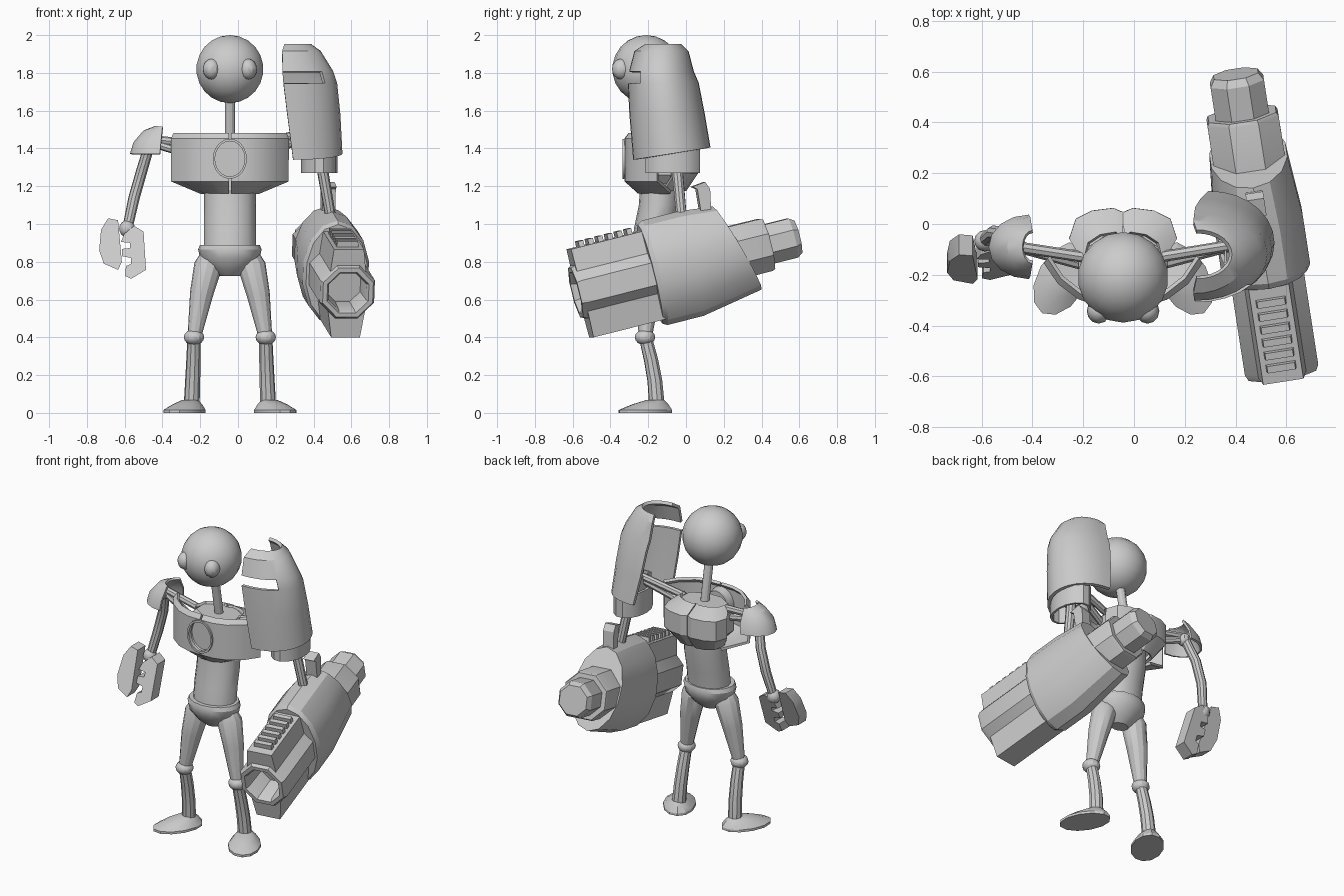
import bpy, bmesh
from math import sin, cos, pi, radians
from mathutils import Vector, Matrix

if "Cube" in bpy.data.objects:
    bpy.data.objects.remove(bpy.data.objects["Cube"])

CX = -0.043  # body symmetry plane


def finish(name, bm, mirror=False, thick=0.0, mat=None):
    if mat is not None:
        bm.transform(mat)
    bmesh.ops.recalc_face_normals(bm, faces=bm.faces)
    me = bpy.data.meshes.new(name)
    bm.to_mesh(me)
    bm.free()
    ob = bpy.data.objects.new(name, me)
    bpy.context.collection.objects.link(ob)
    if thick:
        m = ob.modifiers.new("thickness", 'SOLIDIFY')
        m.thickness, m.offset = thick, 0
    if mirror:  # mirrored parts use coordinates relative to the body plane
        ob.location.x = CX
        ob.modifiers.new("mirror", 'MIRROR')
    return ob


def loft(name, rings, closed=True, caps=True, skip=None, **kw):
    bm = bmesh.new()
    vs = [[bm.verts.new(p) for p in r] for r in rings]
    n = len(rings[0])
    for i in range(len(vs) - 1):
        for j in range(n if closed else n - 1):
            if skip and skip(i, j):
                continue
            k = (j + 1) % n
            bm.faces.new((vs[i][j], vs[i][k], vs[i + 1][k], vs[i + 1][j]))
    if closed and caps:
        bm.faces.new(vs[0])
        bm.faces.new(vs[-1])
    return finish(name, bm, **kw)


def ellipse(c, rx, ry, n=16, axis='z', off=0.0):
    pts = []
    for i in range(n):
        a = 2 * pi * (i + off) / n
        u, v = rx * cos(a), ry * sin(a)
        pts.append(Vector(c) + Vector((u, v, 0) if axis == 'z' else (u, 0, v)))
    return pts


def rod(name, pts, radii, n=10, **kw):
    pts = [Vector(p) for p in pts]
    rings = []
    for i, p in enumerate(pts):
        d = (pts[min(i + 1, len(pts) - 1)] - pts[max(i - 1, 0)]).normalized()
        a = d.cross(Vector((0.1, 1, 0))).normalized()
        b = d.cross(a)
        rings.append([p + radii[i] * (cos(2 * pi * k / n) * a + sin(2 * pi * k / n) * b) for k in range(n)])
    return loft(name, rings, **kw)


def ball(name, c, r, seg=16, **kw):
    bm = bmesh.new()
    bmesh.ops.create_uvsphere(bm, u_segments=seg, v_segments=seg // 2 + 2, radius=1)
    bm.transform(Matrix.Translation(c) @ Matrix.Diagonal((*r, 1)))
    return finish(name, bm, **kw)


# Head, eyes, neck
ball("head", (CX, -0.21, 1.82), (0.18, 0.18, 0.18), 18)
ball("eyes", (0.096, -0.342, 1.82), (0.047, 0.05, 0.055), 12, mirror=True)
rod("neck", [(CX, -0.13, 1.40), (CX, -0.15, 1.52), (CX, -0.18, 1.68)], [0.027] * 3, 12)

# Torso, chest core and pelvis
loft("torso", [ellipse((CX, y, z), r, r * 0.8) for z, y, r in
               [(0.86, -0.18, .137), (0.98, -0.165, .137), (1.1, -0.14, .137), (1.25, -0.13, .137)]])
loft("chest_core", [ellipse((CX, -0.13, z), rx, ry, 8, off=.5) for z, rx, ry in
                    [(1.2, .13, .1), (1.26, .19, .13), (1.39, .19, .13), (1.43, .15, .1)]])
loft("pelvis", [ellipse((CX, -0.185, z), r, r * 0.8) for z, r in
                [(0.89, .135), (0.89, .158), (0.865, .168), (0.82, .158), (0.76, .105), (0.725, .055)]])

# Chest plates, front with a round port and back
front = [(.005, -.318), (.09, -.315), (.17, -.29), (.25, -.23), (.305, -.15)]
rows = [(1.475, .96, .02), (1.45, 1, 0), (1.23, 1, 0), (1.168, .5, .07)]
plate = loft("front_chest_plate", [[(u * s if u > .01 else u, y + dy, z) for u, y in front] for z, s, dy in rows],
             closed=False, mirror=True, thick=.018)
cutter = loft("port_cutter", [ellipse((CX, y, 1.345), .08, .096, 20, 'y') for y in (-.45, -.22)])
cutter.hide_render = True
b = plate.modifiers.new("port", 'BOOLEAN')
b.operation, b.object, b.solver = 'DIFFERENCE', cutter, 'EXACT'
rim = [(.079, -.32), (.079, -.335), (.09, -.335), (.09, -.31), (.079, -.25)]
loft("port_rim", [ellipse((CX, y, 1.345), r, r * 1.18, 20, 'y') for r, y in rim], caps=False)
loft("port_lens", [ellipse((CX, y, 1.345), .082, .097, 20, 'y') for y in (-.295, -.25)])
back = [(.005, .04), (.04, .055), (.12, .045), (.18, .015), (.205, -.06)]
rows = [(1.435, .75, -.09), (1.39, 1, 0), (1.27, 1, 0), (1.18, .7, -.06)]
loft("back_chest_plate", [[(u * s if u > .01 else u, y + dy, z) for u, y in back] for z, s, dy in rows],
     closed=False, mirror=True, thick=.018)

# Legs
rod("thighs", [(-.105, -.19, .83), (-.115, -.19, .78), (-.15, -.20, .63), (-.187, -.215, .41)],
    [.055, .075, .062, .037], 12, mirror=True)
ball("knees", (-.19, -.217, .40), (.054, .054, .042), 12, mirror=True)
rod("shins", [(-.19, -.215, .40), (-.193, -.185, .28), (-.197, -.165, .17), (-.202, -.155, .05)],
    [.035, .038, .04, .042], 10, mirror=True)
toe = Matrix.Translation((-.24, -.215, 0)) @ Matrix.Rotation(radians(-30), 4, 'Z')
loft("feet", [ellipse((0, y, z), rx, ry, 12) for z, y, rx, ry in
              [(0, 0, .097, .157), (.015, 0, .097, .157), (.045, .03, .07, .105), (.068, .06, .04, .05)]],
     mirror=True, mat=toe)

# Shoulder struts
for i, (y, z0, z1) in enumerate([(-.10, 1.45, 1.42), (-.13, 1.43, 1.35)]):
    rod(f"left_strut_{i}", [(-.46, -.09, z0), (-.2, y - .03, z1)], [.022] * 2, 8)
    rod(f"right_strut_{i}", [(.405, -.08, z0 + .05), (.1, y - .03, z1)], [.022] * 2, 8)

# Left shoulder cap
cap = []
for z, r in [(1.37, 1), (1.43, .92), (1.49, .62), (1.512, .25)]:
    cap.append([(-.41 - .145 * r * sin(pi * k / 8) * (1.05 - .2 * (k in (0, 8))) + .1 * (z - 1.40),
                 -.09 - .12 * max(r, .5) * cos(pi * k / 8), z) for k in range(9)])
loft("left_shoulder_cap", cap, closed=False, thick=.014)
ball("left_shoulder_joint", (-.46, -.09, 1.43), (.04, .04, .04), 10)

# Left arm and claw hand
rod("left_arm", [(-.465, -.085, 1.43), (-.51, -.04, 1.28), (-.55, -.035, 1.14), (-.587, -.066, .97)],
    [.028, .03, .03, .027])
ball("left_wrist", (-.587, -.066, .975), (.042, .042, .045), 12)
outer = [(-.688, 1.03), (-.635, 1.02), (-.615, .80), (-.635, .757), (-.71, .79), (-.735, .86), (-.725, .97)]
inner = [(-.55, .99), (-.50, .96), (-.487, .757), (-.566, .71), (-.598, .725), (-.593, .778), (-.566, .788),
         (-.566, .82), (-.614, .83), (-.614, .868), (-.571, .873), (-.571, .90), (-.619, .905), (-.603, .947)]
for name, prof, y0 in (("outer_claw", outer, -.085), ("inner_claw", inner, -.05)):
    loft(name, [[(x, y0 - .42 * (1.02 - z) + d, z) for x, z in prof] for d in (-.04, .04)])

# Right arm with tall shoulder shield
rod("right_arm", [(.405, -.08, 1.52), (.45, -.045, 1.27), (.497, -.02, 1.0)], [.03, .03, .028])
ball("right_shoulder_joint", (.405, -.08, 1.51), (.042, .042, .042), 10)
levels = [(1.372, .30, .243, -.075, .195), (1.58, .27, .262, -.10, .19), (1.745, .25, .265, -.12, .178),
          (1.805, .245, .25, -.13, .162), (1.91, .24, .19, -.13, .135), (1.945, .25, .13, -.12, .09)]
N = 14
shield = []
for z, cx, rx, cy, ry in levels:
    row = []
    for k in range(N + 1):
        a = radians(-92 + 184 * k / N)
        y = cy + ry * sin(a)
        slope = .16 * (y - cy) if z < 1.5 else 0
        row.append((cx + rx * cos(a), y, z + slope))
    shield.append(row)
loft("right_shoulder_shield", shield, closed=False, thick=.02, skip=lambda i, j: i == 2 and j < 4)
loft("right_shield_collar", [ellipse((.43, -.07, z), .09, .14, 14) for z in (1.27, 1.42)],
     caps=False, thick=.015)
loft("right_shield_liner", [[(.36, -.15, z), (.43, -.15, z), (.43, .01, z), (.36, .01, z)] for z in (1.36, 1.5)],
     caps=False, thick=.012)

# Arm cannon, built along its own axis from muzzle to tail
G = Matrix.Translation((.58, -.57, .64)) @ Matrix.Rotation(radians(8.8), 4, 'Z') @ Matrix.Rotation(radians(14), 4, 'X')


def octo(name, prof):
    loft(name, [ellipse((0, s, 0), r, r, 8, 'y', .5) for s, r in prof], mat=G)


def along(name, prof, s0, s1):
    loft(name, [[(x, s, h) for x, h in prof] for s in (s0, s1)], mat=G)


octo("cannon_barrel", [(.45, .158), (.01, .158), (-.015, .145), (-.015, .12), (.005, .108), (.16, .1)])
along("cannon_top_rail", [(-.095, .11), (.095, .11), (.08, .232), (-.08, .232)], .005, .45)
along("cannon_keel", [(-.1, -.1), (.1, -.1), (.077, -.25), (-.077, -.25)], .01, .45)
for i in range(6):
    s = .055 + .053 * i
    along(f"rail_ridge_{i}", [(-.06, .225), (.06, .225), (.055, .262), (-.055, .262)], s, s + .028)
sleeve = [ellipse((0, s, 0), rx, rz, 14, 'y', .5) for s, rx, rz in
          [(.395, .165, .27), (.42, .18, .285), (.62, .18, .285)]]
sleeve.append([(p.x, .888 - .3 * p.z, p.z) for p in ellipse((0, 0, .02), .155, .245, 14, 'y', .5)])
loft("cannon_sleeve", sleeve, mat=G)
octo("cannon_rear", [(.7, .155), (1.03, .153), (1.045, .145)])
octo("cannon_tail", [(1.0, .115), (1.18, .115), (1.21, .095)])
fin = [(.722, .394), (.795, .402), (.812, .36), (.79, .25), (.735, .25), (.745, .375)]
loft("cannon_sight_fin", [[(x, s, h) for s, h in fin] for x in (-.035, .035)], mat=G)

# Bake modifiers, drop the cutter, shade with sharp edges
bpy.ops.object.select_all(action='SELECT')
bpy.context.view_layer.objects.active = plate
bpy.ops.object.convert(target='MESH')
bpy.data.objects.remove(cutter)
bpy.ops.object.shade_smooth_by_angle(angle=radians(28))
